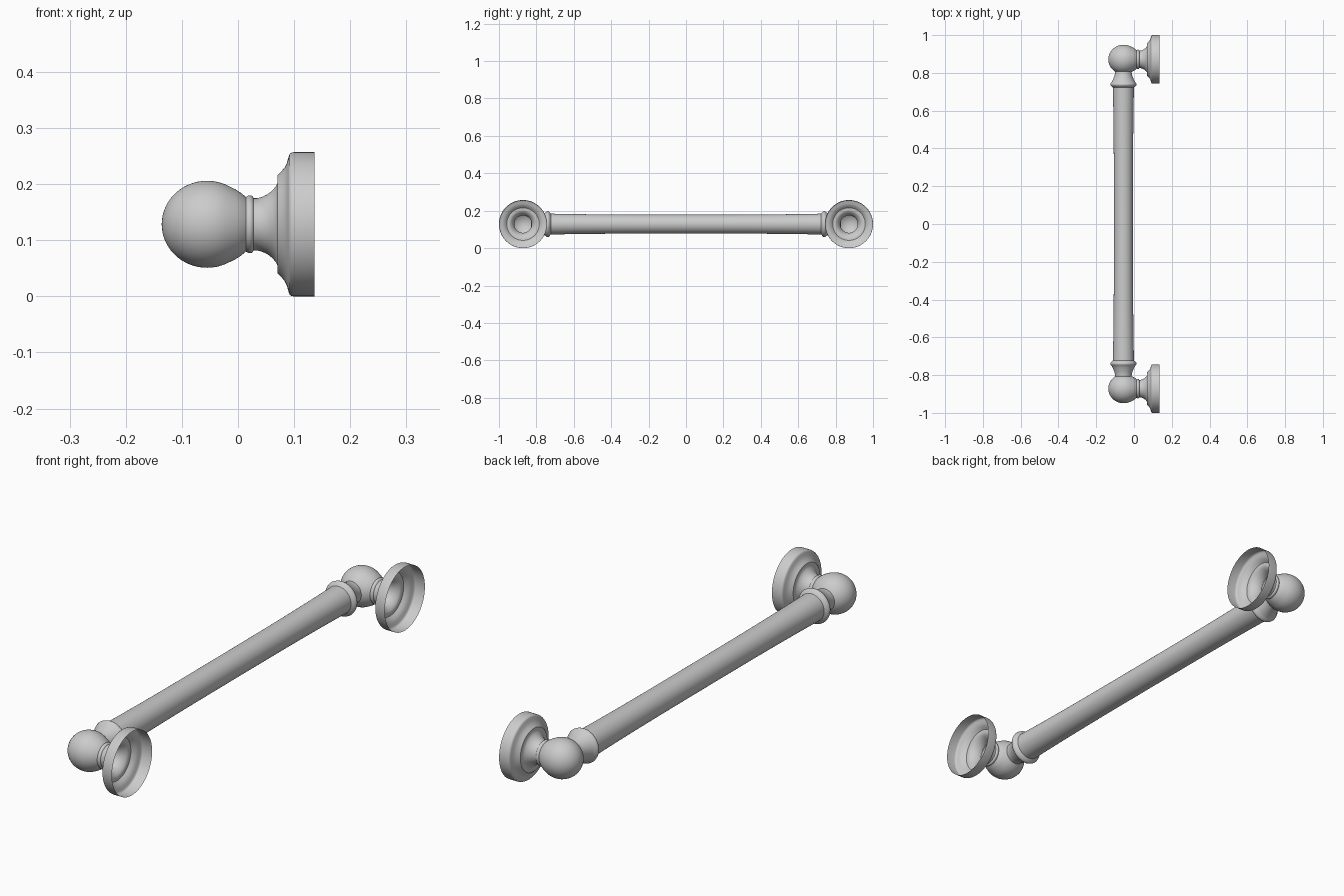
import bpy, bmesh
from math import sin, cos, pi, radians

if "Cube" in bpy.data.objects:
    bpy.data.objects.remove(bpy.data.objects["Cube"])

ZC, XC, YE = 0.1285, -0.056, 0.8715   # axis height, bar axis, post position


def lathe(name, profile, axis, origin, sharp, segs=64):
    """Revolve (distance along axis, radius) points around the x or y axis."""
    bm = bmesh.new()
    rings = []
    for t, r in profile:
        n = 1 if r < 1e-6 else segs
        ring = []
        for i in range(n):
            a = 2 * pi * i / segs
            u, v = r * cos(a), r * sin(a)
            co = (t, u, v) if axis == 'x' else (v, t, u)
            ring.append(bm.verts.new([c + o for c, o in zip(co, origin)]))
        rings.append(ring)
    for a, b in zip(rings, rings[1:]):
        for i in range(segs):
            j = (i + 1) % segs
            if len(a) == 1:
                bm.faces.new((a[0], b[j], b[i]))
            elif len(b) == 1:
                bm.faces.new((a[i], a[j], b[0]))
            else:
                bm.faces.new((a[i], a[j], b[j], b[i]))
    bmesh.ops.recalc_face_normals(bm, faces=bm.faces)
    # open shells: make the normals point away from the axis
    f = bm.faces[len(bm.faces) // 2]
    c = f.calc_center_median()
    k = 1 if axis == 'x' else 0
    radial = f.normal[k] * (c[k] - origin[k]) + f.normal.z * (c.z - origin[2])
    if radial < 0:
        bmesh.ops.reverse_faces(bm, faces=bm.faces)
    me = bpy.data.meshes.new(name)
    bm.to_mesh(me)
    bm.free()
    ob = bpy.data.objects.new(name, me)
    bpy.context.collection.objects.link(ob)
    bpy.context.view_layer.objects.active = ob
    bpy.ops.object.select_all(action='DESELECT')
    ob.select_set(True)
    bpy.ops.object.shade_smooth_by_angle(angle=radians(sharp))
    return ob


# Ball end running into a neck ring and a hollow wall flange, open at the back
post = [(-0.055 - 0.081 * cos(a), 0.0775 * sin(a))
        for a in [radians(120) * i / 20 for i in range(21)]]
post += [(-0.004, 0.062), (0.006, 0.0555), (0.014, 0.0485),
         (0.016, 0.0500), (0.019, 0.0515), (0.023, 0.0515), (0.026, 0.0500), (0.028, 0.0465),
         (0.034, 0.0465), (0.042, 0.0485), (0.052, 0.053), (0.061, 0.060), (0.067, 0.067),
         (0.070, 0.073), (0.070, 0.087),
         (0.077, 0.094), (0.083, 0.101), (0.087, 0.109), (0.090, 0.120),
         (0.092, 0.1255), (0.095, 0.1275), (0.099, 0.1285), (0.136, 0.1285)]
for side, y in (("front", -YE), ("back", YE)):
    lathe(side + "_wall_post", post, 'x', (0, y, ZC), 40)

# Gently waisted grab bar
bar = [(0.735 * i / 16, 0.0505 + 0.0055 * abs(i / 16) ** 3) for i in range(-16, 17)]
lathe("grab_bar", bar, 'y', (XC, 0, ZC), 40)

# Collars joining the bar to the ball ends
collar = [(0.722, 0.055), (0.728, 0.062), (0.733, 0.068), (0.739, 0.070), (0.745, 0.068),
          (0.750, 0.063), (0.758, 0.058), (0.770, 0.053), (0.785, 0.047), (0.800, 0.044),
          (0.815, 0.043), (0.830, 0.043)]
for side, s in (("front", -1), ("back", 1)):
    lathe(side + "_collar", [(s * t, r) for t, r in collar], 'y', (XC, 0, ZC), 45)
